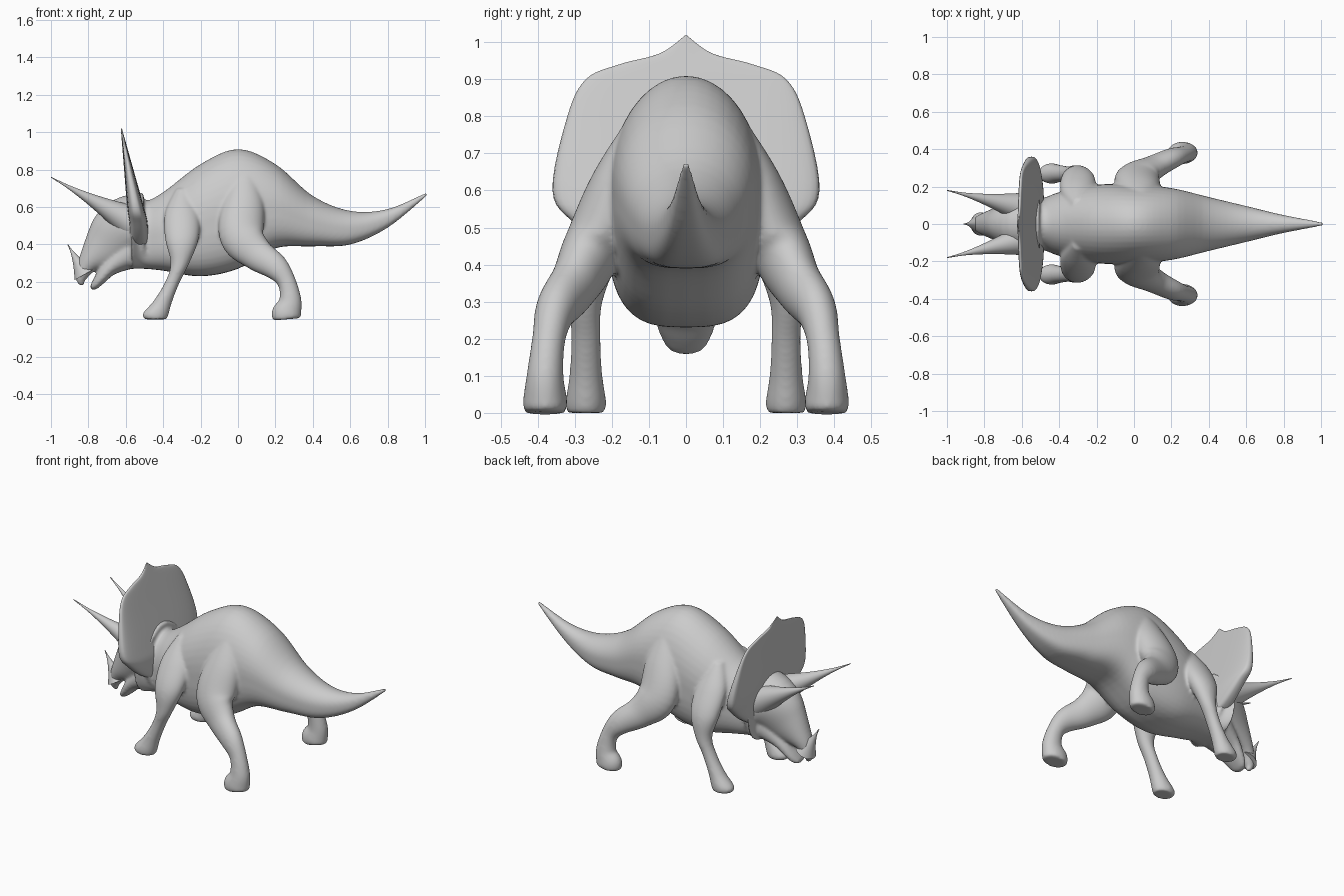
import bpy, bmesh, math
from mathutils import Vector

cube = bpy.data.objects.get("Cube")
if cube:
    bpy.data.objects.remove(cube, do_unlink=True)

ALONG_BODY = Vector((-1, 0, 0))
UPRIGHT = Vector((0, 0, 1))
SIDEWAYS = Vector((0, 1, 0))

# Single skin colour
grey = (0.6, 0.6, 0.6, 1)
skin = bpy.data.materials.new("skin_grey")
skin.use_nodes = True
skin.diffuse_color = grey
skin.node_tree.nodes["Principled BSDF"].inputs["Base Color"].default_value = grey


def spline(rows, steps=6):
    """Smooth curve through every row, whatever its number of values."""
    rows = [Vector(row) for row in rows]
    padded = [rows[0]] + rows + [rows[-1]]
    curve = []
    for before, start, end, after in zip(padded, padded[1:], padded[2:], padded[3:]):
        leave, arrive = (end - before) / 2, (after - start) / 2
        for step in range(steps):
            t = step / steps
            ease = t * t * (3 - 2 * t)
            curve.append(start.lerp(end, ease) + leave * t * (1 - t) ** 2
                         - arrive * t * t * (1 - t))
    return curve + [rows[-1]]


def rounded(value, power):
    """Raise to a power but keep the sign, to square off an ellipse."""
    return math.copysign(abs(value) ** power, value)


def select(parts):
    bpy.ops.object.select_all(action="DESELECT")
    for part in parts:
        part.select_set(True)
    bpy.context.view_layer.objects.active = parts[0]


def loft(name, rows, axis=None, upper=1, lower=1, sides=32, mirror=1):
    """Skin rings given as x, y, z, in-plane radius, sideways radius."""
    path = spline(rows)
    last = len(path) - 1
    bm = bmesh.new()
    rings = []
    for i, (x, y, z, radius, half_width) in enumerate(path):
        chord = Vector(path[min(i + 1, last)][:3]) - Vector(path[max(i - 1, 0)][:3])
        tangent = axis or chord.normalized()
        across = (SIDEWAYS - tangent * SIDEWAYS.dot(tangent)).normalized()
        up = across.cross(tangent)
        ring = []
        for k in range(sides):
            angle = math.tau * k / sides
            rise, spread = math.sin(angle), math.cos(angle)
            power = upper if rise >= 0 else lower
            point = (Vector((x, y, z)) + up * rounded(rise, power) * radius
                     + across * rounded(spread, power) * half_width)
            point.y *= mirror
            ring.append(bm.verts.new(point))
        rings.append(ring)
    for ring, following in zip(rings, rings[1:]):
        for k in range(sides):
            j = (k + 1) % sides
            bm.faces.new((ring[k], ring[j], following[j], following[k]))
    bm.faces.new(rings[0])
    bm.faces.new(rings[-1])
    bmesh.ops.recalc_face_normals(bm, faces=bm.faces)
    mesh = bpy.data.meshes.new(name)
    bm.to_mesh(mesh)
    bm.free()
    mesh.materials.append(skin)
    part = bpy.data.objects.new(name, mesh)
    bpy.context.collection.objects.link(part)
    select([part])
    bpy.ops.object.shade_smooth_by_angle(angle=math.radians(50))
    return part


def horn(name, base, tip, radius, mirror=1):
    """Straight horn whose radius flares towards the base."""
    base, tip = Vector(base), Vector(tip)
    rows = []
    for step in range(6):
        t = step / 5
        thickness = radius * (1 - t) ** 1.6 + 0.002
        rows.append((*base.lerp(tip, t), thickness, thickness))
    loft(name, rows, mirror=mirror)


def leg(name, rows, axis=None, mirror=1):
    """Limb given as x, y, z, radius; it is flatter where it is thick."""
    return loft(name, [(x, y, z, r, r / 2 + 0.02) for x, y, z, r in rows], axis, mirror=mirror)


# Torso and tail: x, back height, belly height; width tapers to both ends
torso = [(-0.57, 0, 0.51, 0.24, 0.21)]
for x, back, belly in [(-0.5, 0.64, 0.27), (-0.4, 0.68, 0.26), (-0.2, 0.83, 0.23),
                       (0, 0.91, 0.27), (0.2, 0.83, 0.38), (0.4, 0.66, 0.39),
                       (0.6, 0.58, 0.4), (0.8, 0.59, 0.49), (1.01, 0.68, 0.66)]:
    width = max(0.01, min(0.21, 0.24 * (1 - x), 0.3 * x + 0.29))
    torso.append((x, 0, (back + belly) / 2, (back - belly) / 2, width))
body = [loft("body", torso, ALONG_BODY, lower=0.65, sides=40)]

# Head with hooked beak, jaw and nose horn
body.append(loft("head_and_beak",
                 [(-0.5, 0, 0.48, 0.2, 0.18), (-0.6, 0, 0.47, 0.18, 0.15),
                  (-0.7, 0, 0.39, 0.14, 0.1), (-0.8, 0, 0.3, 0.06, 0.06),
                  (-0.84, 0, 0.22, 0.03, 0.03), (-0.83, 0, 0.18, 0.01, 0.01)]))
body.append(loft("lower_jaw",
                 [(-0.57, 0, 0.38, 0.11, 0.13), (-0.66, 0, 0.31, 0.07, 0.1),
                  (-0.72, 0, 0.25, 0.06, 0.08), (-0.76, 0, 0.2, 0.04, 0.06),
                  (-0.79, 0, 0.17, 0.01, 0.03)], ALONG_BODY, lower=0.8))
horn("nose_horn", (-0.82, 0, 0.24), (-0.91, 0, 0.4), 0.06)

# Neck frill: height and half width; it leans forward and thins towards its point
frill = []
for z, width in [(1.02, 0), (0.97, 0.07), (0.94, 0.18), (0.9, 0.27), (0.8, 0.32),
                 (0.6, 0.36), (0.51, 0.3), (0.4, 0.16), (0.35, 0)]:
    lean = 0.18 * max(z - 0.5, 0)
    frill.append((-0.53 - lean, 0, z, min(0.05, 0.1 * (1.05 - z)), width))
loft("neck_frill", frill, UPRIGHT, upper=0.6, lower=0.6, sides=40)

# Paired brow horns and legs
for side, mirror in (("left", -1), ("right", 1)):
    horn(side + "_brow_horn", (-0.57, 0.08, 0.52), (-1, 0.18, 0.76), 0.09, mirror)
    body.append(leg(
        side + "_front_leg",
        [(-0.3, 0.1, 0.7, 0.03), (-0.3, 0.17, 0.57, 0.09), (-0.3, 0.24, 0.43, 0.09),
         (-0.31, 0.27, 0.3, 0.05), (-0.35, 0.27, 0.2, 0.04), (-0.4, 0.27, 0.1, 0.05),
         (-0.44, 0.27, 0.03, 0.07), (-0.44, 0.27, 0, 0.06)], UPRIGHT, mirror))
    body.append(leg(
        side + "_hind_leg",
        [(0.04, 0.1, 0.8, 0.05), (0.03, 0.18, 0.62, 0.11), (0.02, 0.25, 0.45, 0.12),
         (0.1, 0.3, 0.35, 0.09), (0.2, 0.35, 0.28, 0.07), (0.26, 0.37, 0.2, 0.05),
         (0.28, 0.38, 0.1, 0.06), (0.26, 0.38, 0.03, 0.08), (0.26, 0.38, 0, 0.07)],
        mirror=mirror))

# Fuse torso, head and legs into one soft skin
select(body)
bpy.ops.object.join()
fuse = body[0].modifiers.new("fuse", "REMESH")
fuse.mode = "VOXEL"
fuse.voxel_size = 0.008
fuse.use_smooth_shade = True
soften = body[0].modifiers.new("soften", "SMOOTH")
soften.factor = 0.5
soften.iterations = 12
